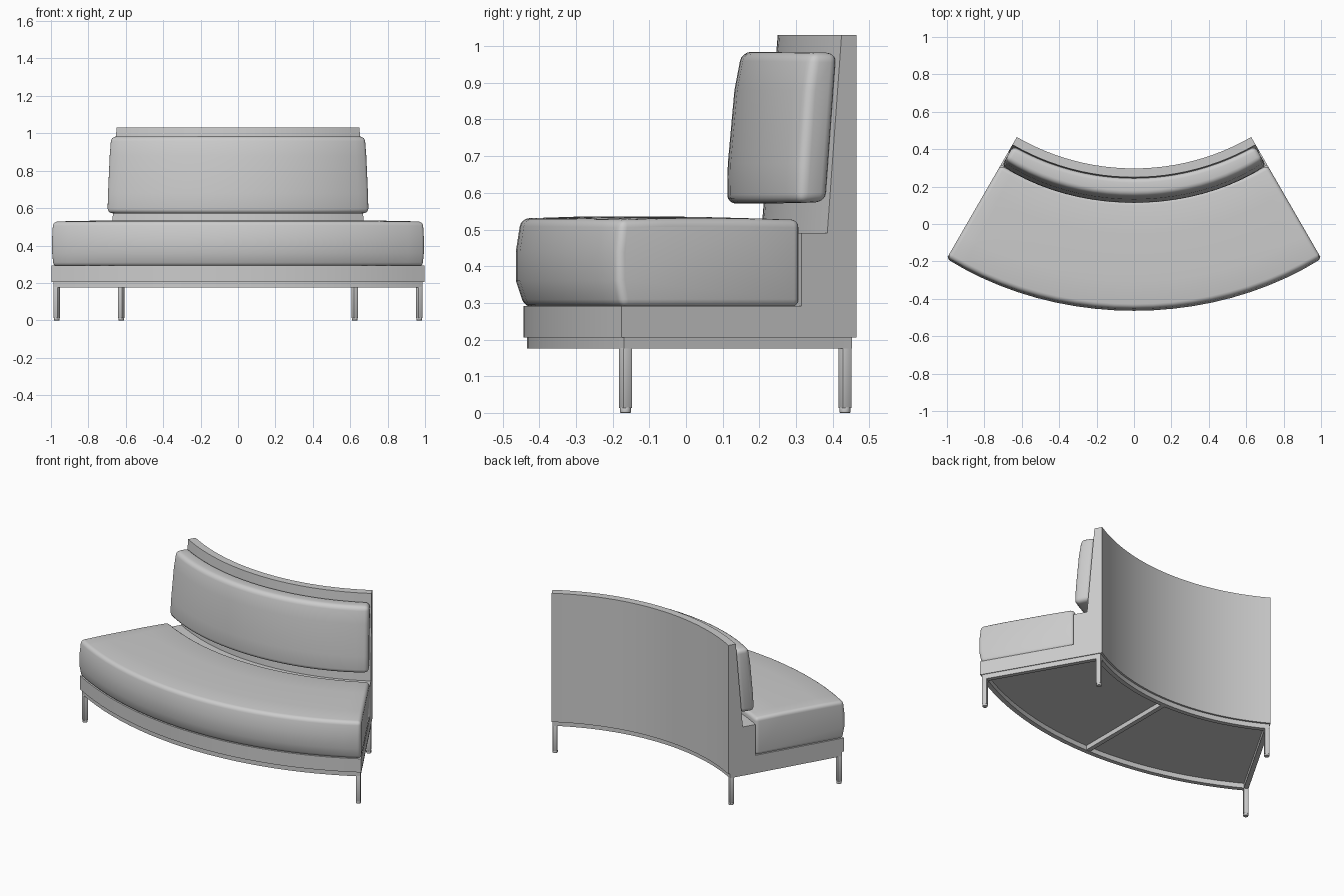
import bpy, bmesh
from math import sin, cos, radians
from mathutils import Matrix, Vector

if "Cube" in bpy.data.objects:
    bpy.data.objects.remove(bpy.data.objects["Cube"])

YC = 1.55          # arc centre lies behind the bench at (0, YC)
HALF = 30          # half of the arc, in degrees


def finish(name, bm, bevel=0, segs=1, angle=35):
    bmesh.ops.recalc_face_normals(bm, faces=bm.faces)
    me = bpy.data.meshes.new(name)
    bm.to_mesh(me)
    bm.free()
    ob = bpy.data.objects.new(name, me)
    bpy.context.collection.objects.link(ob)
    bpy.context.view_layer.objects.active = ob
    ob.select_set(True)
    if bevel:
        mod = ob.modifiers.new("rounded_edges", 'BEVEL')
        mod.width, mod.segments = bevel, segs
        mod.limit_method, mod.angle_limit = 'ANGLE', radians(35)
        bpy.ops.object.modifier_apply(modifier=mod.name)
    bpy.ops.object.shade_smooth_by_angle(angle=radians(angle))
    ob.select_set(False)
    return ob


def sweep(name, profile, half=HALF, n=20, bevel=0, segs=1):
    """Sweep (radius, z, radial bulge, vertical bulge) points round the arc."""
    bm = bmesh.new()
    rings = []
    for i in range(n + 1):
        t = 2 * i / n - 1
        w = 1 - t ** 4                      # bulge fades towards the ends
        a = radians(half * t)
        ring = []
        for p in profile:
            r, z, dr, dz = (*p, 0, 0)[:4]
            r, z = r + dr * w, z + dz * w
            ring.append(bm.verts.new((r * sin(a), YC - r * cos(a), z)))
        rings.append(ring)
    m = len(profile)
    for a, b in zip(rings, rings[1:]):
        for j in range(m):
            k = (j + 1) % m
            bm.faces.new((a[j], a[k], b[k], b[j]))
    bm.faces.new(rings[0])
    bm.faces.new(rings[-1])
    return finish(name, bm, bevel, segs)


def place(angle, offset, r, z):
    """Frame at radius r along a spoke, shifted sideways by offset."""
    return (Matrix.Translation((0, YC, 0)) @ Matrix.Rotation(radians(angle), 4, 'Z')
            @ Matrix.Translation((offset, -r, z)))


def spoke_box(name, angle, offset, r0, r1, width, z0, z1, bevel=0):
    bm = bmesh.new()
    mat = place(angle, offset, (r0 + r1) / 2, (z0 + z1) / 2)
    size = Matrix.Diagonal((width, r1 - r0, z1 - z0, 1))
    bmesh.ops.create_cube(bm, size=1, matrix=mat @ size)
    return finish(name, bm, bevel, 2)


# Upholstered shell: base, ledge behind the seat and tall curved back
sweep("base_and_back", [(1.993, 0.205), (1.993, 0.292), (1.426, 0.292), (1.426, 0.49),
                        (1.345, 0.49), (1.30, 1.03), (1.253, 1.03), (1.253, 0.205)], n=24)

# Seat cushion, slightly crowned
sweep("seat_cushion", [(1.99, 0.288), (2.004, 0.36, 0.010, 0), (2.004, 0.44, 0.010, 0),
                       (1.994, 0.527, 0.006, 0.003), (1.85, 0.530, 0, 0.005),
                       (1.60, 0.530, 0, 0.005), (1.427, 0.527, 0, 0.002), (1.427, 0.288)],
      bevel=0.022, segs=4)

# Back cushion, leaning with the back panel
sweep("back_cushion", [(1.337, 0.575), (1.428, 0.572, 0.010, -0.003), (1.422, 0.68, 0.014, 0),
                       (1.404, 0.88, 0.014, 0), (1.388, 0.982, 0.010, 0.003), (1.303, 0.982)],
      half=29.7, bevel=0.026, segs=4)

# Curved metal rails
for name, r0, r1 in (("front_rail", 1.955, 1.983), ("back_rail", 1.265, 1.293)):
    sweep(name, [(r0, 0.175), (r1, 0.175), (r1, 0.205), (r0, 0.205)], half=29.8, n=24)

# Straight rails: middle and both ends
spoke_box("middle_rail", 0, 0, 1.28, 1.97, 0.028, 0.177, 0.206)
for side, s in (("left", -1), ("right", 1)):
    off = -s * 0.018
    spoke_box(side + "_end_rail", s * HALF, off, 1.265, 1.983, 0.027, 0.175, 0.206)
    # Square legs with round feet
    for end, r in (("front", 1.970), ("back", 1.279)):
        spoke_box(f"{side}_{end}_leg", s * HALF, off, r - 0.0135, r + 0.0135,
                  0.027, 0.013, 0.178, bevel=0.002)
        bm = bmesh.new()
        bmesh.ops.create_cone(bm, cap_ends=True, segments=20, radius1=0.015, radius2=0.015,
                              depth=0.015, matrix=place(s * HALF, off, r, 0.0075))
        finish(f"{side}_{end}_foot", bm, 0.002, 2)
